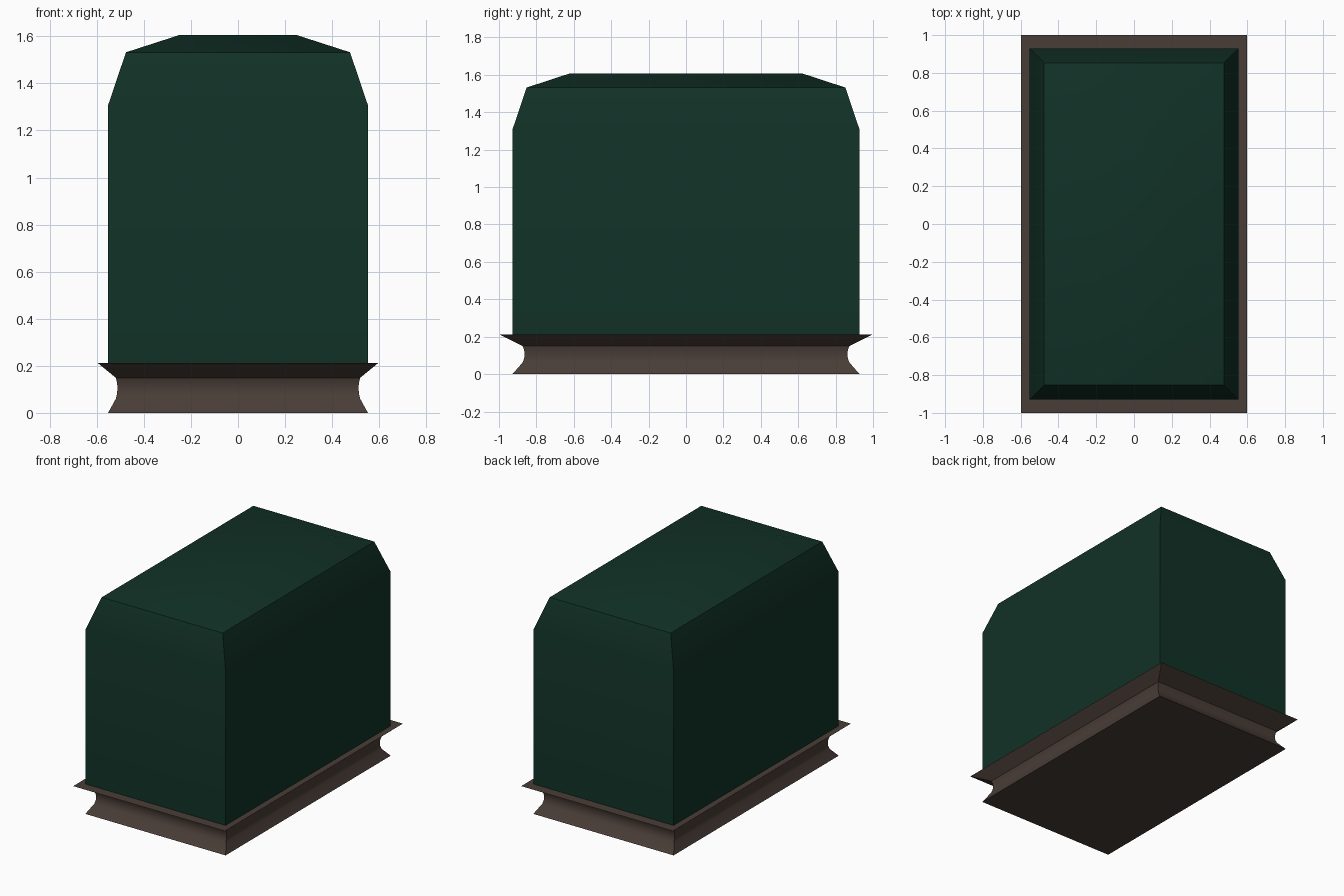
import bpy, bmesh, math

if "Cube" in bpy.data.objects:
    bpy.data.objects.remove(bpy.data.objects["Cube"])


def material(name, rgb):
    m = bpy.data.materials.new(name)
    m.diffuse_color = (*rgb, 1.0)
    m.use_nodes = True
    m.node_tree.nodes["Principled BSDF"].inputs["Base Color"].default_value = m.diffuse_color
    return m


def stacked_rings(name, rings, mat):
    """Loft rectangles given as (half width x, half depth y, height z), capped at both ends."""
    bm = bmesh.new()
    loops = [[bm.verts.new((sx * x, sy * y, z))
              for sx, sy in ((-1, -1), (1, -1), (1, 1), (-1, 1))]
             for x, y, z in rings]
    for low, high in zip(loops, loops[1:]):
        for i in range(4):
            j = (i + 1) % 4
            bm.faces.new((low[i], low[j], high[j], high[i]))
    bm.faces.new(loops[0][::-1])
    bm.faces.new(loops[-1])
    bmesh.ops.recalc_face_normals(bm, faces=bm.faces)
    mesh = bpy.data.meshes.new(name)
    bm.to_mesh(mesh)
    bm.free()
    mesh.materials.append(mat)
    ob = bpy.data.objects.new(name, mesh)
    bpy.context.collection.objects.link(ob)
    bpy.ops.object.select_all(action='DESELECT')
    ob.select_set(True)
    bpy.context.view_layer.objects.active = ob
    bpy.ops.object.shade_smooth_by_angle(angle=math.radians(32))
    return ob


green = material("dark green", (0.0055, 0.031, 0.0195))
brown = material("grey brown", (0.067, 0.047, 0.038))

# Moulded plinth with a hollowed waist and flared lip
stacked_rings("plinth", [
    (0.552, 0.928, 0.0),
    (0.519, 0.875, 0.06),
    (0.514, 0.866, 0.08),
    (0.512, 0.862, 0.105),
    (0.514, 0.866, 0.13),
    (0.519, 0.873, 0.149),
    (0.597, 1.0, 0.213),
], brown)

# Upright block with chamfered shoulders and a shallow hipped top
stacked_rings("block", [
    (0.552, 0.928, 0.213),
    (0.552, 0.928, 1.307),
    (0.476, 0.852, 1.532),
    (0.247, 0.626, 1.606),
], green)
